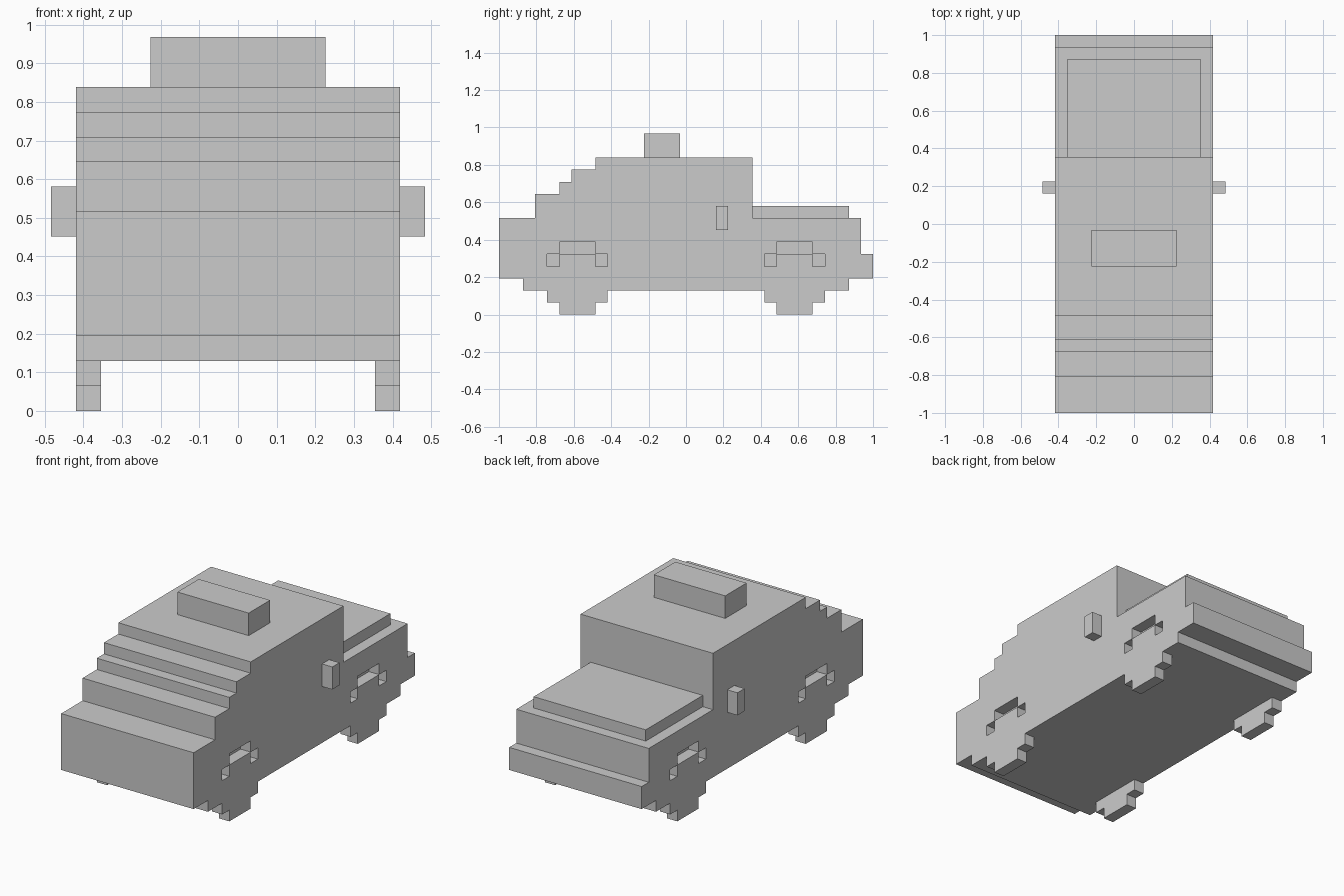
import bpy
import bmesh

if "Cube" in bpy.data.objects:
    bpy.data.objects.remove(bpy.data.objects["Cube"])

U = 2 / 31  # one block; all sizes below are in blocks


def add_profile(bm, pts, x0, x1):
    """Extrude a closed (y, z) outline from x0 to x1."""
    face = bm.faces.new([bm.verts.new((x0 * U, y * U, z * U)) for y, z in pts])
    ext = bmesh.ops.extrude_face_region(bm, geom=[face])
    verts = [v for v in ext["geom"] if isinstance(v, bmesh.types.BMVert)]
    bmesh.ops.translate(bm, verts=verts, vec=((x1 - x0) * U, 0, 0))


def finish(name, bm):
    bmesh.ops.recalc_face_normals(bm, faces=bm.faces)
    mesh = bpy.data.meshes.new(name)
    bm.to_mesh(mesh)
    bm.free()
    obj = bpy.data.objects.new(name, mesh)
    bpy.context.collection.objects.link(obj)
    return obj


def prism(name, pts, x0, x1):
    bm = bmesh.new()
    add_profile(bm, pts, x0, x1)
    return finish(name, bm)


def box(name, x, y, z):
    return prism(name, [(y[0], z[0]), (y[1], z[0]), (y[1], z[1]), (y[0], z[1])], *x)


def shifted(half, cy):
    """Mirror a half outline (bottom to top) about y = cy."""
    return [(cy + y, z) for y, z in half] + [(cy - y, z) for y, z in reversed(half)]


# Stepped car body
body = prism("body", [
    (-15.5, 3), (-13.5, 3), (-13.5, 2), (13.5, 2), (13.5, 3), (15.5, 3),
    (15.5, 5), (14.5, 5), (14.5, 8), (5.5, 8), (5.5, 13), (-7.5, 13),
    (-7.5, 12), (-9.5, 12), (-9.5, 11), (-10.5, 11), (-10.5, 10),
    (-12.5, 10), (-12.5, 8), (-15.5, 8)], -6.5, 6.5)

# Wheel wells cut one block deep into both sides
well_half = [(2.5, 1), (2.5, 5), (1.5, 5), (1.5, 6)]
wells = bmesh.new()
for cy in (-9, 9):
    for x0, x1 in ((-8, -5.5), (5.5, 8)):
        add_profile(wells, shifted(well_half, cy), x0, x1)
cutter = finish("wheel_well_cutter", wells)
cutter.hide_render = True
mod = body.modifiers.new("wheel_wells", "BOOLEAN")
mod.operation = "DIFFERENCE"
mod.solver = "EXACT"
mod.object = cutter
bpy.context.view_layer.objects.active = body
bpy.ops.object.modifier_apply(modifier=mod.name)
bpy.data.objects.remove(cutter)

# Blocky wheels and door mirrors
wheel_half = [(1.5, 0), (1.5, 1), (2.5, 1), (2.5, 4), (1.5, 4), (1.5, 5)]
for side, s in (("left", 1), ("right", -1)):
    for end, cy in (("front", -9), ("rear", 9)):
        prism(f"{end}_{side}_wheel", shifted(wheel_half, cy), s * 5.5, s * 6.5)
    box(f"{side}_mirror", (s * 6.5, s * 7.5), (2.5, 3.5), (7, 9))

# Raised lid and roof sign
box("raised_lid", (-5.5, 5.5), (5.5, 13.5), (8, 9))
box("roof_sign", (-3.5, 3.5), (-3.5, -0.5), (13, 15))
